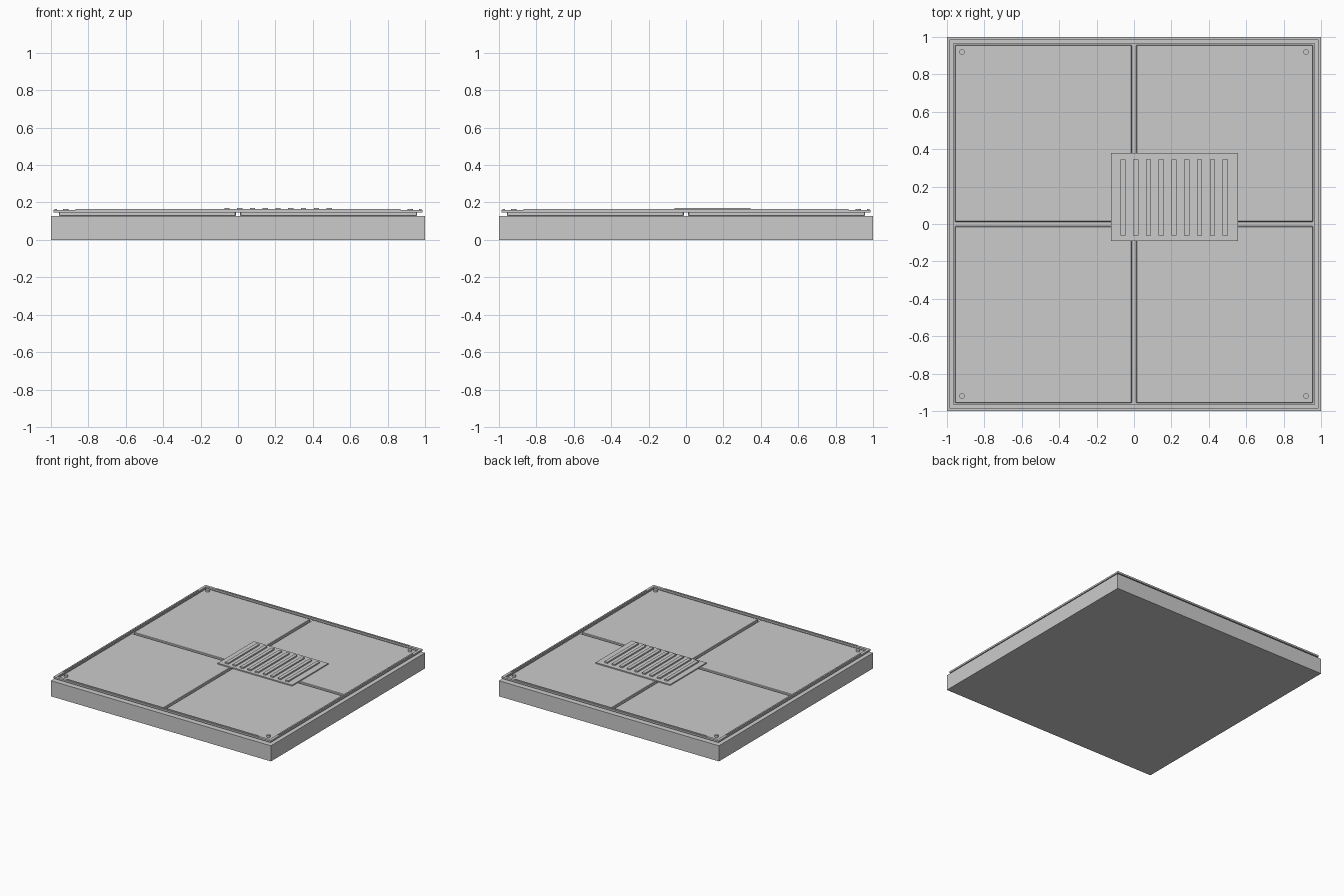
import bpy, bmesh, math

if "Cube" in bpy.data.objects:
    bpy.data.objects.remove(bpy.data.objects["Cube"])

grey = bpy.data.materials.new("plain_grey")
grey.diffuse_color = (0.6, 0.6, 0.6, 1)
grey.use_nodes = True
grey.node_tree.nodes["Principled BSDF"].inputs["Base Color"].default_value = grey.diffuse_color


def box(name, x0, x1, y0, y1, z0, z1, bevel=0):
    bpy.ops.mesh.primitive_cube_add(size=1, location=((x0 + x1) / 2, (y0 + y1) / 2, (z0 + z1) / 2))
    o = bpy.context.object
    o.name = name
    o.scale = (x1 - x0, y1 - y0, z1 - z0)
    bpy.ops.object.transform_apply(location=False, rotation=False, scale=True)
    o.data.materials.append(grey)
    if bevel:
        m = o.modifiers.new("bevel", 'BEVEL')
        m.width, m.segments = bevel, 1
    return o


# Solid base slab
box("base_slab", -1, 1, -1, 1, 0, 0.128)

# Four floor panels separated by a cross-shaped seam
for sx in (-1, 1):
    for sy in (-1, 1):
        x = sorted((sx * 0.012, sx * 0.957))
        y = sorted((sy * 0.012, sy * 0.957))
        box("floor_panel", *x, *y, 0.128, 0.151, 0.003)
        # Corner bolt
        bpy.ops.mesh.primitive_cylinder_add(vertices=12, radius=0.015, depth=0.018,
                                            location=(sx * 0.92, sy * 0.92, 0.157))
        bolt = bpy.context.object
        bolt.name = "corner_bolt"
        bolt.data.materials.append(grey)

# Raised edge trim with a shorter rail on each side
for s in (-1, 1):
    a, b = sorted((s * 0.965, s * 0.987))
    box("edge_trim_x", -0.987, 0.987, a, b, 0.146, 0.16)
    box("edge_trim_y", a, b, -0.965, 0.965, 0.146, 0.16)
    c, d = sorted((s * 0.968, s * 0.980))
    box("edge_rail_x", -0.87, 0.87, c, d, 0.16, 0.165)
    box("edge_rail_y", c, d, -0.87, 0.87, 0.16, 0.165)

# Vent plate with nine slats
box("vent_plate", -0.122, 0.555, -0.09, 0.38, 0.149, 0.16)
for i in range(9):
    x = -0.059 + i * 0.0683
    box("vent_slat", x - 0.014, x + 0.014, -0.062, 0.345, 0.16, 0.171)
